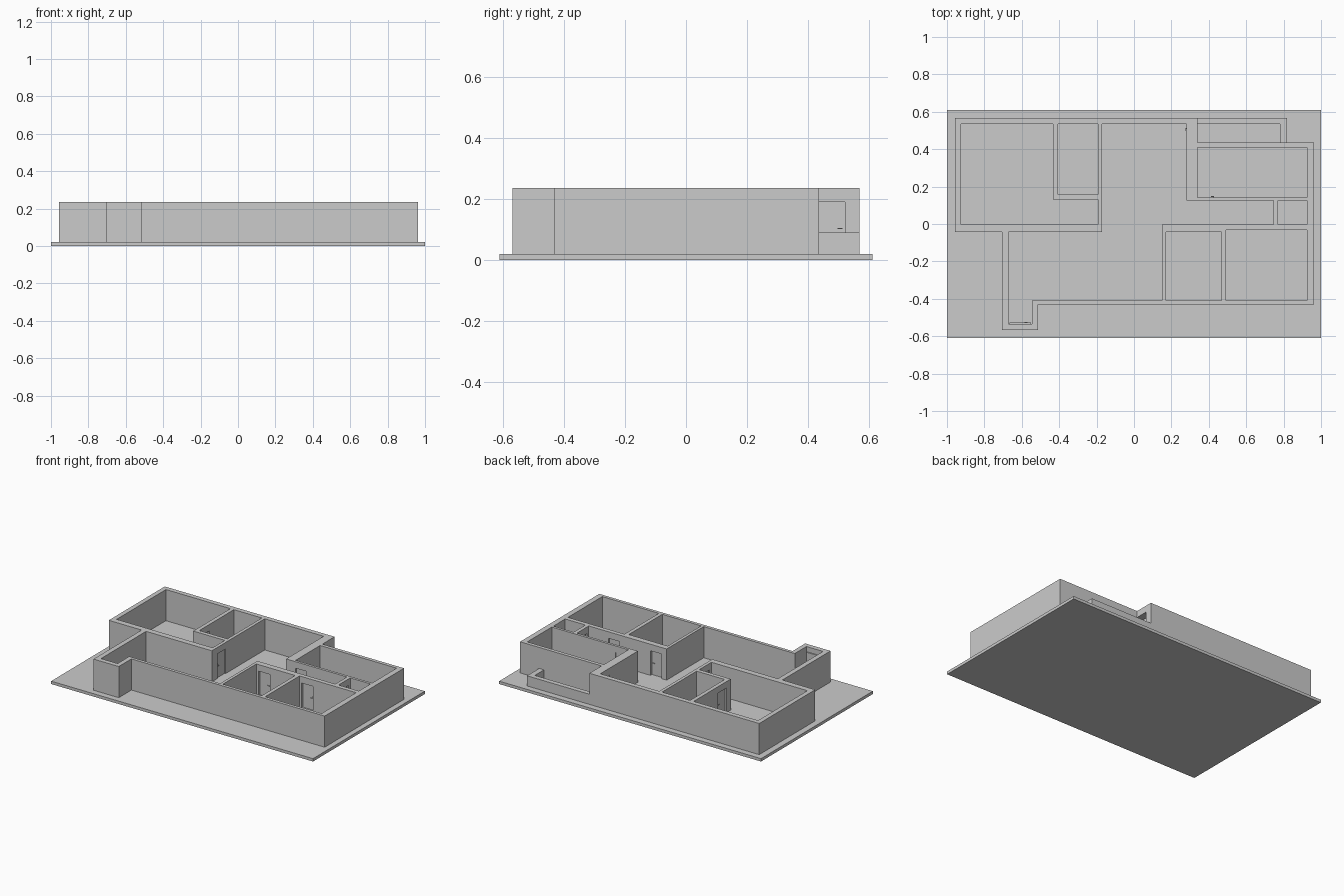
import bpy, bmesh

if "Cube" in bpy.data.objects:
    bpy.data.objects.remove(bpy.data.objects["Cube"])

FLOOR, TOP, RAIL, DOOR = 0.02, 0.235, 0.09, 0.2


def boxes(name, spans):
    """One object out of (x0, x1, y0, y1, z0, z1) boxes."""
    bm = bmesh.new()
    for x0, x1, y0, y1, z0, z1 in spans:
        for v in bmesh.ops.create_cube(bm, size=1)["verts"]:
            v.co = (x0 + (v.co.x + .5) * (x1 - x0),
                    y0 + (v.co.y + .5) * (y1 - y0),
                    z0 + (v.co.z + .5) * (z1 - z0))
    me = bpy.data.meshes.new(name)
    bm.to_mesh(me)
    bm.free()
    ob = bpy.data.objects.new(name, me)
    bpy.context.collection.objects.link(ob)
    return ob


def extrude_plan(name, loops, z0, z1):
    """Extrude a filled plan; loops inside the first one become holes."""
    cu = bpy.data.curves.new(name, 'CURVE')
    cu.dimensions, cu.fill_mode = '2D', 'BOTH'
    cu.extrude = (z1 - z0) / 2
    for pts in loops:
        sp = cu.splines.new('POLY')
        sp.points.add(len(pts) - 1)
        for p, (x, y) in zip(sp.points, pts):
            p.co = (x, y, 0, 1)
        sp.use_cyclic_u = True
    tmp = bpy.data.objects.new(name + "_plan", cu)
    bpy.context.collection.objects.link(tmp)
    me = bpy.data.meshes.new_from_object(
        tmp.evaluated_get(bpy.context.evaluated_depsgraph_get()))
    bpy.data.objects.remove(tmp)
    bm = bmesh.new()
    bm.from_mesh(me)
    bmesh.ops.remove_doubles(bm, verts=bm.verts, dist=1e-4)
    bmesh.ops.recalc_face_normals(bm, faces=bm.faces)
    for f in bm.faces:
        f.smooth = False
    bmesh.ops.translate(bm, verts=bm.verts, vec=(0, 0, (z0 + z1) / 2))
    bm.to_mesh(me)
    bm.free()
    ob = bpy.data.objects.new(name, me)
    bpy.context.collection.objects.link(ob)
    return ob


def rect(x0, x1, y0, y1):
    return [(x0, y0), (x1, y0), (x1, y1), (x0, y1)]


# Ground slab
boxes("floor_slab", [(-1, 1, -.61, .61, 0, FLOOR)])

# Walls: outer outline, then the rooms as holes
outline = [(-.957, -.043), (-.706, -.043), (-.706, -.568), (-.513, -.568),
           (-.513, -.43), (.963, -.43), (.963, .435), (.34, .435),
           (.34, .568), (-.957, .568)]
left_room = [(-.925, -.003), (-.925, .535), (-.433, .535), (-.433, .13),
             (-.192, .13), (-.192, -.003)]
living = [(-.17, -.043), (-.17, .535), (.28, .535), (.28, .125), (.745, .125),
          (.745, -.003), (.15, -.003), (.15, -.408), (-.545, -.408),
          (-.545, -.535), (-.672, -.535), (-.672, -.043)]
rooms = [left_room, living,
         rect(-.406, -.192, .158, .535), rect(.34, .925, .143, .41),
         rect(.77, .925, -.003, .125), rect(.17, .467, -.408, -.043),
         rect(.493, .925, -.408, -.033)]
walls = extrude_plan("walls", [outline] + rooms, FLOOR, TOP)

# Low balcony parapet
extrude_plan("balcony_parapet", [[(.34, .535), (.78, .535), (.78, .435),
             (.817, .435), (.817, .568), (.34, .568)]], FLOOR, RAIL)

# Doors: name, running axis, span, wall thickness range, leaf position
# within the wall (0..1), handle at the far end of the span or not
doors = [
    ("hall_door", 'y', .008, .118, -.192, -.17, .5, False),
    ("left_bath_door", 'y', .168, .278, -.433, -.406, .5, True),
    ("balcony_door", 'y', .425, .53, .28, .34, .12, True),
    ("right_room_door", 'x', .342, .447, .125, .143, .7, True),
    ("small_bath_door", 'y', .008, .114, .745, .77, .5, True),
    ("front_room_door", 'x', .178, .283, -.043, -.003, .5, True),
    ("corner_room_door", 'x', .5, .605, -.033, -.003, .5, True),
    ("entrance_door", 'x', -.665, -.552, -.541, -.527, .5, True),
]
cuts = []
for name, axis, a0, a1, t0, t1, pos, far in doors:
    def span(a, b, c, d, z0, z1):
        return (a, b, c, d, z0, z1) if axis == 'x' else (c, d, a, b, z0, z1)
    w = .01
    # Opening
    if name != "entrance_door":
        cuts.append(span(a0, a1, t0 - .005, t1 + .005, .01, DOOR))
    # Frame: two jambs and a head
    boxes(name + "_frame", [span(a0, a0 + w, t0, t1, FLOOR, DOOR),
                            span(a1 - w, a1, t0, t1, FLOOR, DOOR),
                            span(a0 + w, a1 - w, t0, t1, DOOR - w, DOOR)])
    # Leaf
    m = t0 + (t1 - t0) * pos
    boxes(name + "_leaf", [span(a0 + w, a1 - w, m - .004, m + .004,
                                FLOOR, DOOR - w)])
    # Handle: plate, neck and lever on both sides
    h, s = (a1 - w - .01, -1) if far else (a0 + w + .01, 1)
    l0, l1 = sorted((h - s * .002, h + s * .014))
    parts = [span(h - .003, h + .003, m - .005, m + .005, .09, .112),
             span(h - .002, h + .002, m - .01, m + .01, .101, .105)]
    for k in (-1, 1):
        c0, c1 = sorted((m + k * .008, m + k * .011))
        parts.append(span(l0, l1, c0, c1, .101, .105))
    boxes(name + "_handle", parts)

cutter = boxes("door_cutter", cuts)
cutter.hide_render = True
cutter.display_type = 'WIRE'
mod = walls.modifiers.new("door_openings", 'BOOLEAN')
mod.operation, mod.solver, mod.object = 'DIFFERENCE', 'EXACT', cutter
